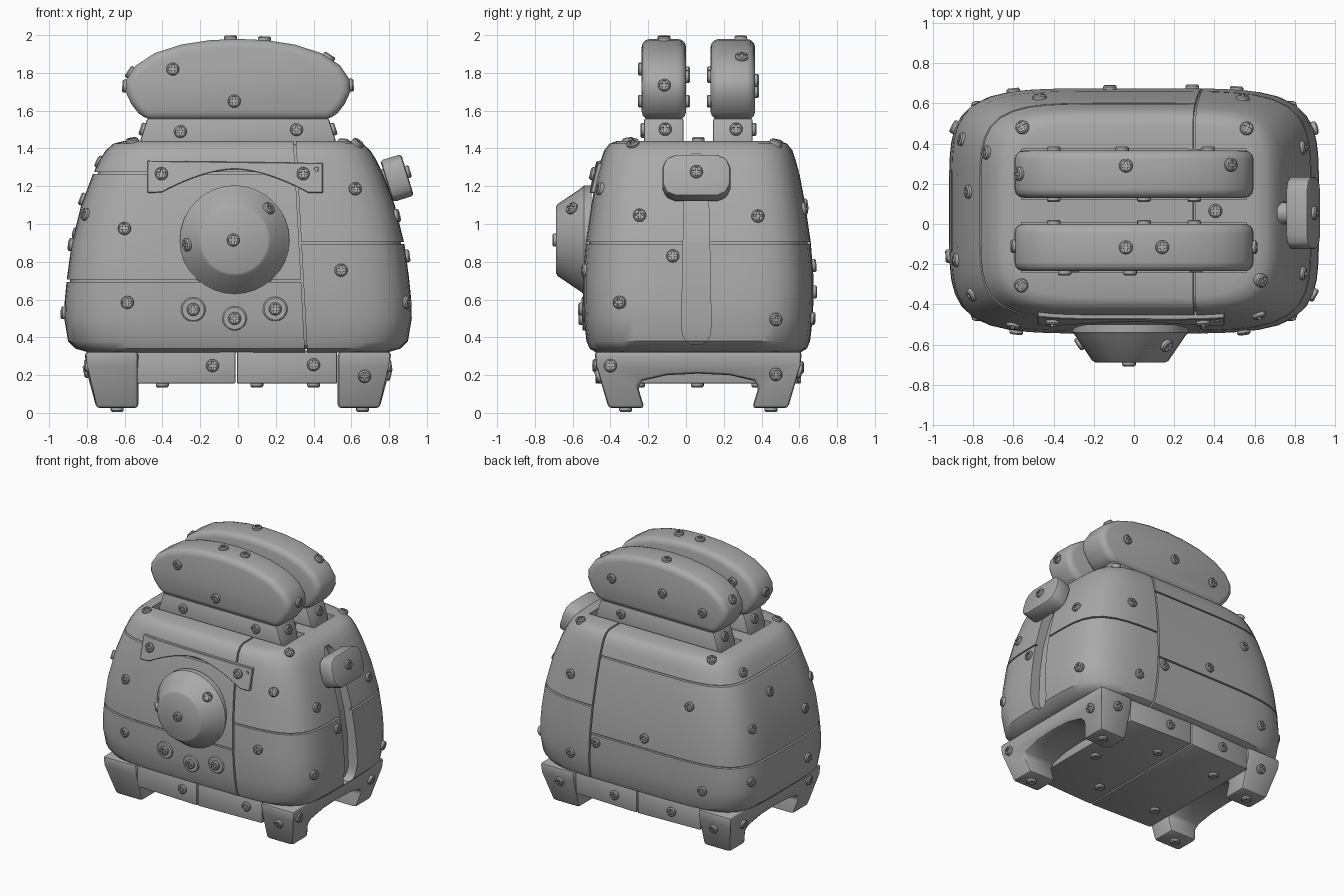
import bpy, bmesh, math
from mathutils import Vector, Matrix

scene = bpy.context.scene
if "Cube" in bpy.data.objects:
    bpy.data.objects.remove(bpy.data.objects["Cube"])

GREY = (0.4, 0.4, 0.4, 1)
mat = bpy.data.materials.new("plain_grey")
mat.use_nodes = True
mat.diffuse_color = GREY
mat.node_tree.nodes["Principled BSDF"].inputs["Base Color"].default_value = GREY

CY = 0.065  # middle of the body in y
# body profile: height, half width, half depth
RINGS = [(0.32, 0.79, 0.54), (0.34, 0.86, 0.575), (0.38, 0.9, 0.592), (0.5, 0.92, 0.606),
         (0.6, 0.917, 0.61), (0.72, 0.905, 0.61), (0.9, 0.88, 0.596), (1.1, 0.83, 0.567),
         (1.26, 0.77, 0.537), (1.34, 0.732, 0.515), (1.39, 0.7, 0.498), (1.425, 0.66, 0.47),
         (1.44, 0.6, 0.43)]


def half_size(z):
    for (z0, a0, b0), (z1, a1, b1) in zip(RINGS, RINGS[1:]):
        if z <= z1:
            t = (z - z0) / (z1 - z0)
            return a0 + (a1 - a0) * t, b0 + (b1 - b0) * t
    return RINGS[-1][1:]


def front_y(x, z):
    a, b = half_size(z)
    return CY - b * (1 - abs(x / a) ** 5) ** 0.2


def make(name, bm):
    bmesh.ops.recalc_face_normals(bm, faces=bm.faces)
    me = bpy.data.meshes.new(name)
    bm.to_mesh(me)
    bm.free()
    ob = bpy.data.objects.new(name, me)
    me.materials.append(mat)
    scene.collection.objects.link(ob)
    return ob


def finish(ob, bevel=0, segments=2, cutters=(), angle=35):
    """Cut, bevel, bake the modifiers and shade."""
    for c in cutters:
        m = ob.modifiers.new("cut", 'BOOLEAN')
        m.operation, m.object, m.solver = 'DIFFERENCE', c, 'EXACT'
    if bevel:
        m = ob.modifiers.new("bevel", 'BEVEL')
        m.width, m.segments, m.angle_limit = bevel, segments, math.radians(40)
    ob.data = bpy.data.meshes.new_from_object(
        ob.evaluated_get(bpy.context.evaluated_depsgraph_get()))
    ob.modifiers.clear()
    bpy.ops.object.select_all(action='DESELECT')
    ob.select_set(True)
    bpy.context.view_layer.objects.active = ob
    bpy.ops.object.shade_smooth_by_angle(angle=math.radians(angle))
    return ob


def loft(loops):
    bm = bmesh.new()
    rows = [[bm.verts.new(p) for p in loop] for loop in loops]
    n = len(rows[0])
    for r0, r1 in zip(rows, rows[1:]):
        for i in range(n):
            bm.faces.new((r0[i], r0[(i + 1) % n], r1[(i + 1) % n], r1[i]))
    bm.faces.new(rows[0])
    bm.faces.new(rows[-1])
    return bm


def prism(pts, axis, lo, hi):
    def put(p, d):
        return {'x': (d, p[0], p[1]), 'y': (p[0], d, p[1]), 'z': (p[0], p[1], d)}[axis]
    return loft([[put(p, d) for p in pts] for d in (lo, hi)])


def rect(a, b, c, d):
    return [(a, c), (b, c), (b, d), (a, d)]


def body_mesh(inset=0):
    def ring(z, a, b):
        loop = []
        for i in range(72):
            t = math.tau * i / 72
            c, s = math.cos(t), math.sin(t)
            r = (abs(c) ** 5 + abs(s) ** 5) ** -0.2
            loop.append(((a - inset) * c * r, CY + (b - inset) * s * r, z))
        return loop
    return loft([ring(0.88 + (z - 0.88) * (1 - 1.8 * inset), a, b) for z, a, b in RINGS])


# cutters: two bread slots and the lever track
BREADS = (("front", -0.117), ("back", 0.248))
cutters = [make(n + "_slot_cutter", prism(rect(-0.56, 0.56, y - 0.125, y + 0.125), 'z', 1.36, 1.6))
           for n, y in BREADS]
track = []
for z, w in [(0.362, 0.03), (0.38, 0.055), (0.41, 0.072), (0.46, 0.078), (0.7, 0.074),
             (0.9, 0.07), (1.1, 0.065), (1.26, 0.06), (1.33, 0.055), (1.37, 0.025)]:
    x = half_size(z)[0] - 0.07
    track.append([(x, 0.055 - w, z), (1.2, 0.055 - w, z), (1.2, 0.055 + w, z), (x, 0.055 + w, z)])
cutters.append(make("track_cutter", loft(track)))
for c in cutters:
    c.hide_render = True
    c.hide_set(True)

# body shell panels, separated by narrow seams over an inner core
SEAM = Vector((1, 0, 0.054)).normalized()


def panel(name, side, low=None, high=None):
    bm = body_mesh()
    cuts = [(Vector((0.3 + side * 0.006, 0, 1.44)), SEAM * side)]
    if low:
        cuts.append((Vector((0, 0, low + 0.006)), Vector((0, 0, 1))))
    if high:
        cuts.append((Vector((0, 0, high - 0.006)), Vector((0, 0, -1))))
    for co, no in cuts:
        geom = bm.verts[:] + bm.edges[:] + bm.faces[:]
        res = bmesh.ops.bisect_plane(bm, geom=geom, plane_co=co, plane_no=no, clear_inner=True)
        bmesh.ops.holes_fill(bm, edges=[e for e in bm.edges if e.is_boundary], sides=0)
    finish(make(name, bm), cutters=cutters)


panel("body_panel_lower", -1, high=0.7)
panel("body_panel_middle", -1, low=0.7, high=1.27)
panel("body_panel_upper", -1, low=1.27)
panel("lever_panel_lower", 1, high=0.9)
panel("lever_panel_upper", 1, low=0.9)
finish(make("body_core", body_mesh(0.018)), cutters=cutters)

# bread slices: wide crust on a narrower foot
half = [(0.15, 1.973), (0.3, 1.95), (0.44, 1.905), (0.54, 1.84), (0.59, 1.765),
        (0.595, 1.7), (0.565, 1.635), (0.53, 1.59), (0.485, 1.55)]
crust = [(0, 1.98)] + half + [(-x, z) for x, z in reversed(half)]
foot = [(-0.52, 1.36), (0.52, 1.36), (0.515, 1.45), (0.48, 1.56), (-0.48, 1.56), (-0.515, 1.45)]
for n, y in BREADS:
    finish(make(n + "_bread", prism(crust, 'y', y - 0.118, y + 0.118)), 0.045, 3)
    finish(make(n + "_bread_foot", prism(foot, 'y', y - 0.105, y + 0.105)), 0.012)

# base: two middle plates and an arched leg piece at each end
for n, a, b in (("right", -0.535, -0.014), ("left", -0.006, 0.525)):
    bulge = 0.02
    pts = [(a, -0.46 - bulge * (a > -0.1)), (b, -0.46 - bulge * (b < 0.1)),
           (b, 0.59 + bulge * (b < 0.1)), (a, 0.59 + bulge * (a > -0.1))]
    finish(make("base_plate_" + n, prism(pts, 'z', 0.155, 0.33)), 0.008)
arch = [(-0.485, 0.325), (-0.475, 0.25), (-0.41, 0.025), (-0.22, 0.025), (-0.255, 0.14),
        (-0.23, 0.17), (-0.1, 0.2), (0.065, 0.208), (0.23, 0.2), (0.36, 0.17),
        (0.385, 0.14), (0.35, 0.025), (0.54, 0.025), (0.605, 0.25), (0.615, 0.325)]
for n, s in (("right", -1), ("left", 1)):
    bm = prism(arch, 'x', s * 0.528, s * 0.81)
    for v in bm.verts:
        if abs(v.co.x) > 0.7:
            v.co.x -= s * max(0, 0.25 - v.co.z) * 0.27
    finish(make("legs_" + n, bm), 0.02)


def disc(name, base, normal, profile, sides=32, bevel=0.0):
    """Turned part: profile of (radius, height) along the normal."""
    bm = loft([[(r * math.cos(math.tau * i / sides), r * math.sin(math.tau * i / sides), h)
                for i in range(sides)] for r, h in profile])
    bm.transform(Matrix.Translation(base) @ Vector(normal).to_track_quat('Z', 'Y').to_matrix().to_4x4())
    return finish(make(name, bm), bevel)


# dial and three buttons
disc("dial", (-0.018, -0.5, 0.915), (0, -1, 0),
     [(0.29, 0), (0.29, 0.04), (0.275, 0.055), (0.19, 0.18), (0.175, 0.188)])
for x, z in ((-0.237, 0.547), (-0.018, 0.5), (0.197, 0.55)):
    disc("button", (x, front_y(x, z) + 0.02, z), (0, -1, 0), [(0.065, 0), (0.065, 0.022), (0.058, 0.028)])

# curved brow plate above the dial
loops = []
for i in range(25):
    x = -0.48 + 0.93 * i / 24
    d = min(abs(x + 0.018) / 0.39, 1)
    bottom, top = 1.165 + 0.125 * (1 - d ** 1.7), 1.335 - 0.012 * i / 24
    loops.append([(x, front_y(x, z) + o, z) for z, o in
                  ((bottom, 0.02), (bottom, -0.022), (top, -0.022), (top, 0.02))])
finish(make("brow_plate", loft(loops)), 0.004, 1)
disc("brow_rivet", (0.415, front_y(0.415, 1.29) - 0.02, 1.29), (0, -1, 0), [(0.013, 0), (0.011, 0.006)], 12)

# lever knob, tilted, with its stem
w, h, k = 0.18, 0.115, 0.07
bm = prism([(-w, -h + k), (-w + k * 0.3, -h + k * 0.3), (-w + k, -h), (w - k, -h), (w - k * 0.3, -h + k * 0.3),
            (w, -h + k), (w, h - k), (w - k * 0.3, h - k * 0.3), (w - k, h), (-w + k, h),
            (-w + k * 0.3, h - k * 0.3), (-w, h - k)], 'x', -0.058, 0.058)
tilt = Matrix.Rotation(math.radians(-17), 4, 'Y')
bm.transform(Matrix.Translation((0.842, 0.055, 1.243)) @ tilt)
finish(make("lever_knob", bm), 0.016)
disc("lever_stem", (0.66, 0.055, 1.2), tilt @ Vector((1, 0, 0)), [(0.055, 0), (0.055, 0.16)], 16)

# cross-head screw, one shared mesh
bm = prism(rect(-0.022, 0.022, -0.006, 0.006), 'z', 0.011, 0.05)
bar = make("screw_cutter", bm)
bar2 = make("screw_cutter", prism(rect(-0.006, 0.006, -0.022, 0.022), 'z', 0.011, 0.05))
head = make("screw", loft([[(r * math.cos(math.tau * i / 16), r * math.sin(math.tau * i / 16), z)
                            for i in range(16)] for r, z in ((0.034, -0.02), (0.034, 0.013), (0.027, 0.02))]))
finish(head, cutters=(bar, bar2))
screw = head.data
for ob in (bar, bar2, head):
    bpy.data.objects.remove(ob)

# screw positions seen along each axis
FRONT = [(-0.345, 1.82), (-0.02, 1.65), (-0.305, 1.49), (0.31, 1.5), (-0.405, 1.265), (0.345, 1.265),
         (-0.6, 0.975), (-0.585, 0.585), (0.62, 1.185), (0.545, 0.755), (-0.025, 0.915), (0.16, 1.08),
         (-0.265, 0.89), (-0.237, 0.547), (-0.018, 0.5), (0.197, 0.55), (-0.135, 0.25), (0.4, 0.255), (0.67, 0.195)]
BACK = [(0.37, 1.76), (-0.06, 1.76), (-0.4, 1.7), (0.3, 1.5), (-0.12, 0.78), (0.29, 0.64), (-0.47, 1.1),
        (0.54, 1.08), (0.51, 0.5), (-0.6, 0.5), (0.18, 0.24), (-0.3, 0.24), (-0.65, 0.2), (0.65, 0.22)]
LEFT = [(-0.115, 1.735), (0.295, 1.88), (0.265, 1.5), (-0.11, 1.5), (0.055, 1.275), (-0.245, 1.045),
        (0.38, 1.04), (-0.07, 0.83), (-0.35, 0.585), (0.475, 0.495), (0.475, 0.205), (-0.4, 0.25)]
RIGHT = [(-0.11, 1.73), (0.25, 1.8), (0.25, 1.5), (-0.11, 1.5), (0.42, 0.95), (0.16, 1.13), (-0.18, 0.89),
         (0.48, 0.58), (-0.16, 0.53), (-0.35, 1.05), (0.45, 0.22), (-0.35, 0.25)]
TOP = [(-0.555, 0.48), (0.56, 0.475), (-0.04, 0.29), (0.405, 0.065), (0.14, -0.115), (-0.56, -0.305),
       (0.63, -0.28), (-0.73, 0.355), (-0.04, -0.117)]
BOTTOM = [(-0.64, -0.32), (0.66, -0.32), (-0.64, 0.45), (0.66, 0.45), (-0.4, -0.25), (-0.4, 0.38),
          (0.1, -0.25), (0.1, 0.38), (0.4, 0.06)]
rays = [((x, -3, z), (0, 1, 0)) for x, z in FRONT] + [((x, 3, z), (0, -1, 0)) for x, z in BACK]
rays += [((3, y, z), (-1, 0, 0)) for y, z in LEFT] + [((-3, y, z), (1, 0, 0)) for y, z in RIGHT]
rays += [((x, y, 3), (0, 0, -1)) for x, y in TOP] + [((x, y, -3), (0, 0, 1)) for x, y in BOTTOM]
rays += [((x, CY, z), (0, s, 0)) for s in (-1, 1) for x, z in ((-0.4, 1.8), (0.05, 1.65), (0.3, 1.78))]
bpy.context.view_layer.update()
dg = bpy.context.evaluated_depsgraph_get()
hits = [scene.ray_cast(dg, Vector(o), Vector(d))[:3] for o, d in rays]
for ok, spot, normal in hits:
    if ok:
        ob = bpy.data.objects.new("screw", screw)
        scene.collection.objects.link(ob)
        ob.matrix_world = Matrix.Translation(spot) @ normal.to_track_quat('Z', 'Y').to_matrix().to_4x4()
